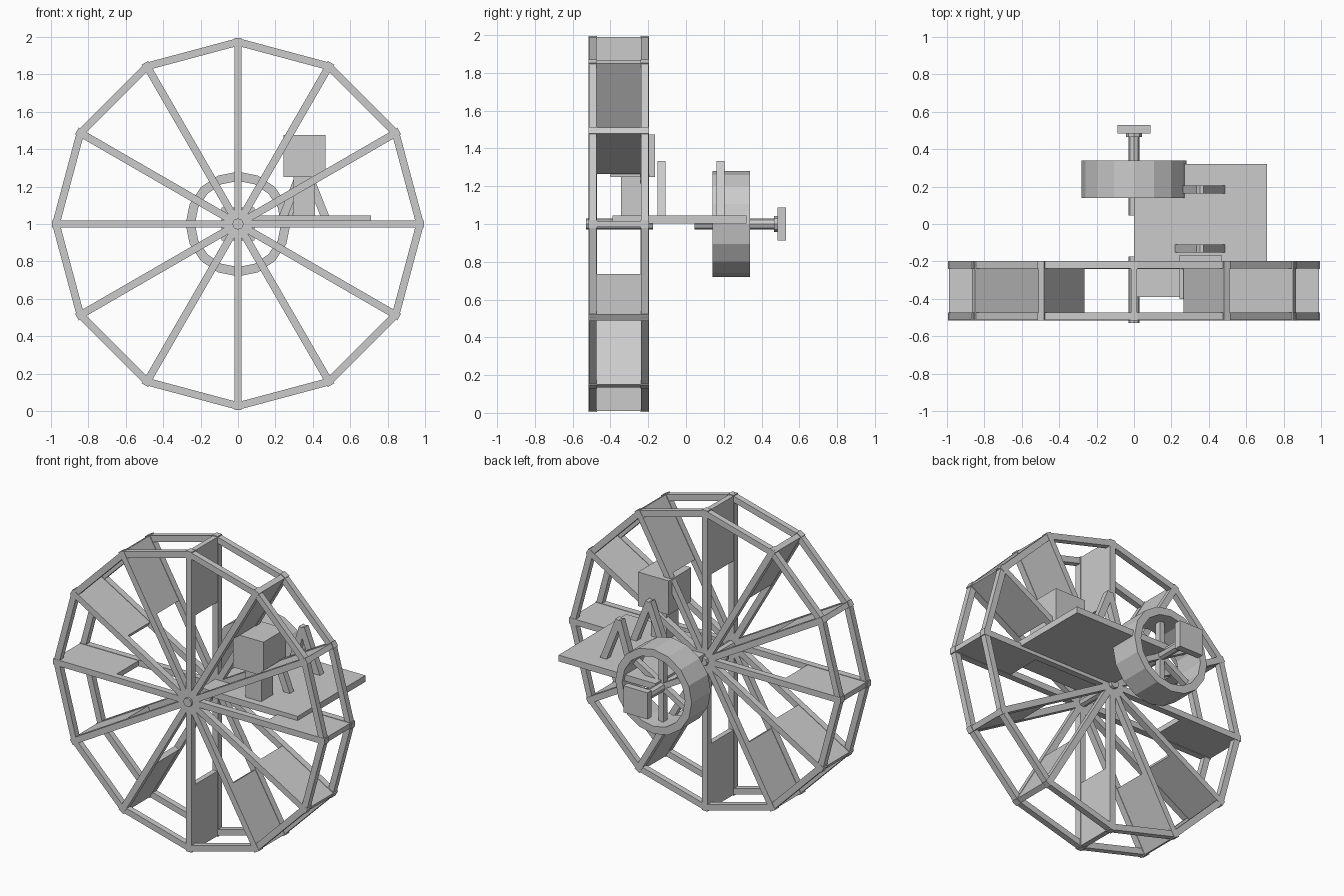
import bpy, bmesh, math
from mathutils import Matrix, Vector

if "Cube" in bpy.data.objects:
    bpy.data.objects.remove(bpy.data.objects["Cube"])

grey = bpy.data.materials.new("plain grey")
grey.diffuse_color = (0.6, 0.6, 0.6, 1)
grey.use_nodes = True
grey.node_tree.nodes["Principled BSDF"].inputs["Base Color"].default_value = grey.diffuse_color


def finish(name, bm):
    bmesh.ops.recalc_face_normals(bm, faces=bm.faces)
    me = bpy.data.meshes.new(name)
    bm.to_mesh(me)
    bm.free()
    me.materials.append(grey)
    ob = bpy.data.objects.new(name, me)
    bpy.context.collection.objects.link(ob)
    return ob


def add_box(bm, lo, hi, mat=Matrix()):
    lo, hi = Vector(lo), Vector(hi)
    size = hi - lo
    m = mat @ Matrix.Translation((lo + hi) / 2) @ Matrix.Diagonal((*size, 1))
    bmesh.ops.create_cube(bm, size=1, matrix=m)


def box(name, lo, hi):
    bm = bmesh.new()
    add_box(bm, lo, hi)
    return finish(name, bm)


def rod(name, r, y0, y1, sides=8):
    bm = bmesh.new()
    m = Matrix.Translation((0, (y0 + y1) / 2, 1)) @ Matrix.Rotation(math.pi / 2, 4, 'X')
    bmesh.ops.create_cone(bm, cap_ends=True, segments=sides, radius1=r, radius2=r,
                          depth=y1 - y0, matrix=m)
    return finish(name, bm)


def spin(deg):
    # local x becomes the radial direction about the wheel centre
    return Matrix.Translation((0, 0, 1)) @ Matrix.Rotation(-math.radians(deg), 4, 'Y')


# Large paddle wheel: two spoked rims joined by twelve paddles
for side, y0 in (("front", -0.515), ("back", -0.24)):
    spokes, rim = bmesh.new(), bmesh.new()
    for i in range(12):
        add_box(spokes, (0, y0, -0.02), (0.995, y0 + 0.043, 0.02), spin(30 * i))
        add_box(rim, (0.92, y0 + 0.002, -0.262), (0.96, y0 + 0.041, 0.262), spin(30 * i + 15))
    finish(side + "_spokes", spokes)
    finish(side + "_rim", rim)

paddles = bmesh.new()
for i in range(12):
    add_box(paddles, (0.56, -0.48, -0.017), (0.99, -0.23, 0.017), spin(30 * i))
finish("paddles", paddles)
rod("wheel_axle", 0.03, -0.53, -0.175)

# Small drum wheel behind: 16-sided ring with spokes
ring = bmesh.new()
loops = []
for i in range(16):
    m = spin(22.5 * i)
    loops.append([ring.verts.new(m @ Vector((r, y, 0)))
                  for r, y in ((0.28, 0.14), (0.28, 0.34), (0.23, 0.34), (0.23, 0.14))])
for i in range(16):
    a, b = loops[i], loops[(i + 1) % 16]
    for k in range(4):
        j = (k + 1) % 4
        ring.faces.new((a[k], a[j], b[j], b[k]))
finish("drum_ring", ring)

drum_spokes = bmesh.new()
for i in range(6):
    add_box(drum_spokes, (0, 0.22, -0.018), (0.24, 0.26, 0.018), spin(60 * i + 30))
finish("drum_spokes", drum_spokes)
rod("drum_axle", 0.03, 0.045, 0.48)
rod("axle_collar", 0.043, 0.465, 0.487)
box("end_plate", (-0.088, 0.485, 0.912), (0.088, 0.53, 1.088))

# Platform with a block on a post
box("platform", (0, -0.39, 1.003), (0.71, 0.32, 1.045))
box("post", (0.297, -0.345, 1.04), (0.412, -0.22, 1.26))
box("block", (0.242, -0.40, 1.25), (0.467, -0.165, 1.475))

# Two A-frame trestles
for name, y0, foot in (("front_trestle", -0.152, 0.24), ("back_trestle", 0.162, 0.265)):
    bm = bmesh.new()
    for x0, x1 in ((foot, 0.355), (0.467, 0.352)):
        d = Vector((x1 - x0, 0, 0.29))
        m = Matrix.Translation((x0, 0, 1.035)) @ Matrix.Rotation(math.atan2(d.x, d.z), 4, 'Y')
        add_box(bm, (-0.022, y0, 0), (0.022, y0 + 0.043, d.length), m)
    finish(name, bm)
